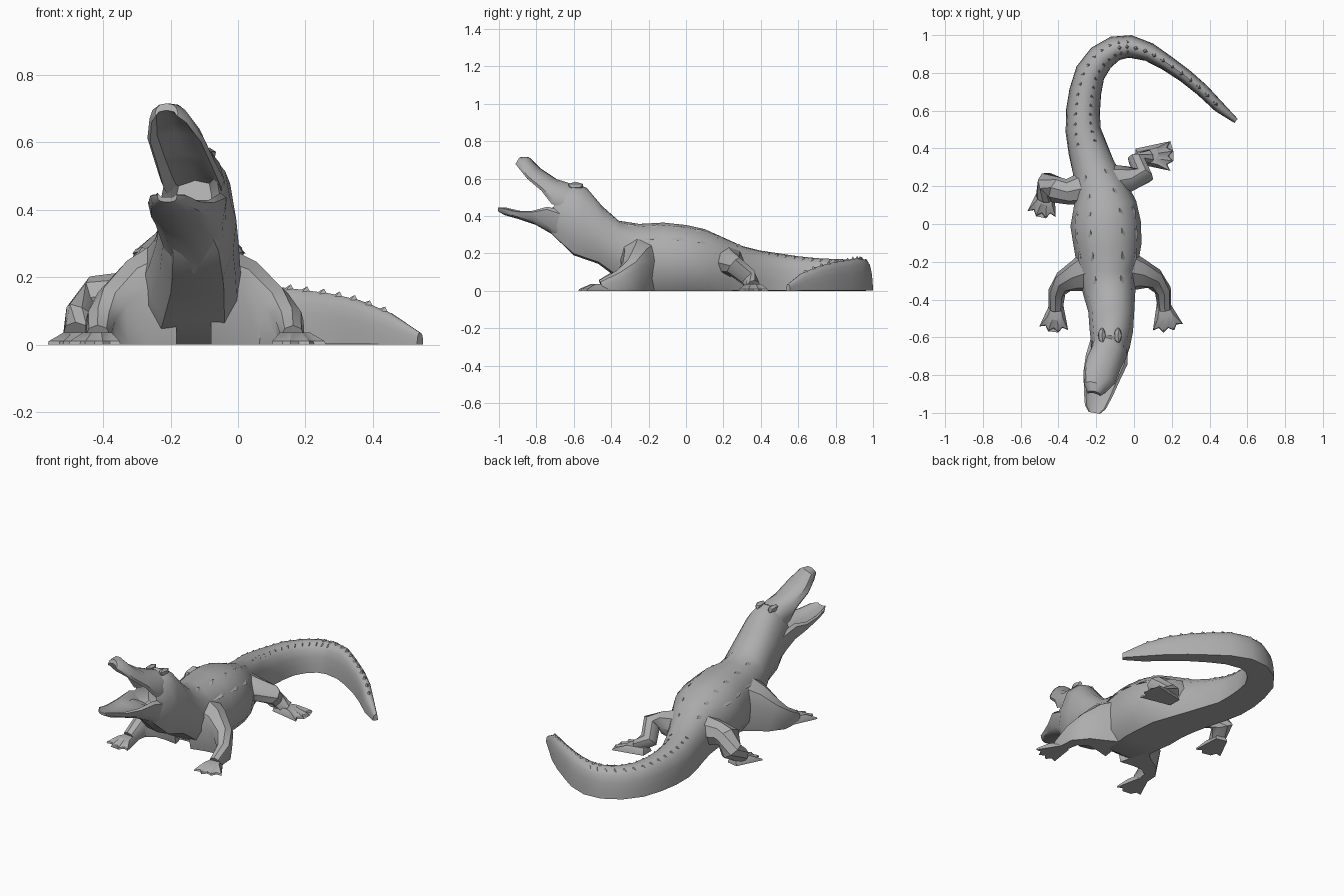
import bpy, bmesh, math
from mathutils import Vector

cube = bpy.data.objects.get("Cube")
if cube:
    bpy.data.objects.remove(cube)

hide = bpy.data.materials.new("grey_hide")
hide.use_nodes = True
colour = (0.42, 0.42, 0.42, 1)
hide.diffuse_color = colour
hide.node_tree.nodes["Principled BSDF"].inputs["Base Color"].default_value = colour


def finish(bm, name, angle=40):
    """Turn a bmesh into a shaded, coloured object that rests on the floor."""
    for v in bm.verts:
        v.co.z = max(v.co.z, 0)
    bmesh.ops.recalc_face_normals(bm, faces=bm.faces)
    mesh = bpy.data.meshes.new(name)
    bm.to_mesh(mesh)
    bm.free()
    mesh.materials.append(hide)
    obj = bpy.data.objects.new(name, mesh)
    bpy.context.collection.objects.link(obj)
    bpy.ops.object.select_all(action='DESELECT')
    obj.select_set(True)
    bpy.context.view_layer.objects.active = obj
    bpy.ops.object.shade_smooth_by_angle(angle=math.radians(angle))


def loft(name, rings):
    """Skin a list of closed rings and cap both ends."""
    bm = bmesh.new()
    loops = [[bm.verts.new(p) for p in ring] for ring in rings]
    n = len(rings[0])
    for a, b in zip(loops, loops[1:]):
        for k in range(n):
            bm.faces.new((a[k], a[(k + 1) % n], b[(k + 1) % n], b[k]))
    for end in (loops[0], loops[-1]):
        bm.faces.new(end)
    bmesh.ops.triangulate(bm, faces=[f for f in bm.faces if len(f.verts) > 4])
    finish(bm, name)


def full(half):
    """Mirror a half profile that runs from the top to the bottom."""
    return half + [(-x, z) for x, z in half[-2:0:-1]]


ROUND = full([(0, 1), (.45, .93), (.84, .6), (1, 0), (.92, -.55), (.65, -.95), (0, -1)])
CREST = full([(0, 1), (.4, .92), (.72, .62), (.88, .15), (.97, -.42), (1, -.98), (0, -1)])
UPPER = full([(0, 1), (.5, .85), (.85, .3), (1, -.6), (.9, -1), (.65, -.35), (0, -.1)])
LOWER = full([(0, .3), (.6, .4), (.85, 1), (1, .8), (.9, -.3), (.6, -.8), (0, -1)])


def sections(stations, profile_a, profile_b=None):
    """Rings from (x, top y, top z, bottom y, bottom z, half width, blend)."""
    tops = [Vector(s[:3]) for s in stations]
    bots = [Vector((s[0], s[3], s[4])) for s in stations]
    mids = [(t + b) / 2 for t, b in zip(tops, bots)]
    rings = []
    for i, s in enumerate(stations):
        along = mids[min(i + 1, len(mids) - 1)] - mids[max(i - 1, 0)]
        side = Vector((along.y, -along.x, 0)).normalized() * s[5]
        up = (tops[i] - bots[i]) / 2
        t = s[6] if profile_b else 0
        ring = []
        for a, b in zip(profile_a, profile_b or profile_a):
            u, w = (a[j] * (1 - t) + b[j] * t for j in (0, 1))
            ring.append(mids[i] + side * u + up * w)
        rings.append(ring)
    return rings


# Neck and trunk; the belly dips under the floor so that it is cut flat
trunk = [
    (-.14, -.64, .555, -.73, .33, .09, 0), (-.125, -.59, .575, -.68, .27, .105, 0),
    (-.12, -.53, .55, -.60, .19, .115, 0), (-.12, -.45, .455, -.47, .145, .122, 0),
    (-.13, -.36, .375, -.37, .07, .138, 0), (-.14, -.25, .358, -.27, -.02, .155, 0),
    (-.14, -.12, .365, -.1, -.02, .18, 0), (-.15, 0, .352, 0, -.02, .187, 0),
    (-.155, .1, .33, .1, -.02, .17, .1), (-.18, .2, .285, .2, -.01, .14, .3)]
# Tail: x, y, top z, half width
tail = [
    (-.215, .3, .24, .12), (-.245, .4, .215, .11), (-.27, .5, .2, .097),
    (-.27, .6, .185, .09), (-.258, .7, .175, .085), (-.232, .8, .17, .08),
    (-.175, .88, .168, .074), (-.1, .93, .17, .066), (-.02, .94, .172, .06),
    (.08, .91, .175, .05), (.17, .855, .165, .042), (.27, .785, .152, .038),
    (.36, .71, .132, .035), (.45, .62, .095, .03), (.54, .546, .035, .014)]
body = trunk + [(x, y, z, y, 0, w, min(1, .5 + .17 * i)) for i, (x, y, z, w) in enumerate(tail)]
rings = sections(body, ROUND, CREST)
centre = sum(rings[0], Vector()) / len(rings[0])
throat = [centre + (p - centre) * .6 + Vector((.01, .08, 0)) for p in rings[0]]
loft("body_and_tail", [throat] + rings)

# Open jaws
loft("upper_jaw", sections([
    (-.125, -.53, .54, -.6, .43, .085), (-.135, -.63, .578, -.7, .465, .097),
    (-.16, -.7, .60, -.745, .535, .094), (-.185, -.79, .66, -.825, .6, .088),
    (-.205, -.84, .715, -.88, .658, .06), (-.212, -.885, .715, -.905, .678, .035)], UPPER))
loft("lower_jaw", sections([
    (-.13, -.62, .42, -.62, .21, .1), (-.145, -.72, .45, -.72, .305, .113),
    (-.17, -.8, .428, -.8, .352, .1), (-.19, -.9, .428, -.9, .385, .077),
    (-.205, -.97, .445, -.97, .405, .056), (-.21, -1, .445, -1, .422, .03)], LOWER))

# Brow bumps above the eyes
for label, x in (("left", -.085), ("right", -.17)):
    bm = bmesh.new()
    bmesh.ops.create_icosphere(bm, subdivisions=1, radius=1)
    for v in bm.verts:
        v.co = Vector((x, -.59, .562)) + Vector((v.co.x * .022, v.co.y * .045, v.co.z * .022))
    finish(bm, label + "_brow")


def limb(name, joints, grounded):
    """Tapered tube through (x, y, z, radius) joints; a grounded one is flat below."""
    pts = [Vector(j[:3]) for j in joints]
    out = []
    for i, j in enumerate(joints):
        along = pts[min(i + 1, len(pts) - 1)] - pts[max(i - 1, 0)]
        q = along.to_track_quat('Z', 'Y')
        ring = []
        for k in range(8):
            a = math.tau * k / 8
            p = pts[i] + q @ Vector((math.cos(a), math.sin(a), 0)) * j[3]
            if grounded and p.z < pts[i].z - j[3] * .3:
                p.z = 0
            ring.append(p)
        out.append(ring)
    loft(name, out)


def foot(name, heel, heading, length, spread):
    """Flat webbed foot: a fan of four toes around the heel."""
    base = Vector((*heel, 0))
    polar = [(-2.1, .25)]
    for k in range(7):
        polar.append(((k / 3 - 1) * spread, 1 if k % 2 == 0 else .85))
    polar.append((2.1, .25))
    out = []
    for scale, z in ((1, 0), (.97, .01), (.55, .036)):
        out.append([base + Vector((math.cos(heading + a), math.sin(heading + a), 0))
                    * r * length * scale + Vector((0, 0, z)) for a, r in polar])
    loft(name, out)


# Legs and feet
limb("front_left_leg", [(-.06, -.25, .17, .13), (.03, -.265, .165, .085), (.105, -.29, .12, .058),
                        (.153, -.35, .07, .044), (.162, -.45, .025, .035)], True)
limb("front_right_leg", [(-.22, -.25, .18, .13), (-.3, -.275, .17, .085), (-.37, -.305, .12, .06),
                         (-.408, -.36, .07, .046), (-.415, -.45, .025, .037)], True)
limb("hind_left_leg", [(-.14, .22, .15, .1), (-.02, .24, .15, .066), (.05, .255, .135, .055),
                       (.015, .335, .07, .05), (.08, .36, .025, .038)], False)
limb("hind_right_leg", [(-.22, .2, .15, .1), (-.35, .17, .145, .068), (-.41, .18, .14, .07),
                        (-.455, .215, .085, .062), (-.475, .14, .03, .045)], False)
foot("front_left_foot", (.155, -.43), math.radians(-78), .145, .6)
foot("front_right_foot", (-.41, -.43), math.radians(-97), .145, .56)
foot("hind_left_foot", (.03, .36), 0, .18, .45)
foot("hind_right_foot", (-.46, .19), math.radians(-102), .16, .5)


def scutes(name, column, first, last, per_span, height, width):
    """Row of low pointed scales along one lengthwise edge of the body."""
    bm = bmesh.new()
    for i in range(first, last):
        a, b = rings[i][column], rings[i + 1][column]
        step = (b - a) / per_span
        side = step.cross(Vector((0, 0, 1))).normalized() * width
        for k in range(per_span):
            p = a + step * k
            low = Vector((0, 0, -.012))
            base = [bm.verts.new(q + low) for q in
                    (p, p + step * .5 + side, p + step, p + step * .5 - side)]
            tip = bm.verts.new(p + step * .7 + Vector((0, 0, height)))
            bm.faces.new(base)
            for j in range(4):
                bm.faces.new((base[j], base[(j + 1) % 4], tip))
    finish(bm, name, 15)


# Scales along the back and the tail crest
scutes("tail_crest", 0, 17, 23, 2, .012, .018)
for label, column, flank in (("left", 1, 2), ("right", 11, 10)):
    scutes(label + "_tail_ridge", column, 11, 18, 2, .006, .014)
    scutes(label + "_back_ridge", column, 4, 10, 1, .005, .016)
    scutes(label + "_flank_ridge", flank, 5, 8, 1, .004, .014)
